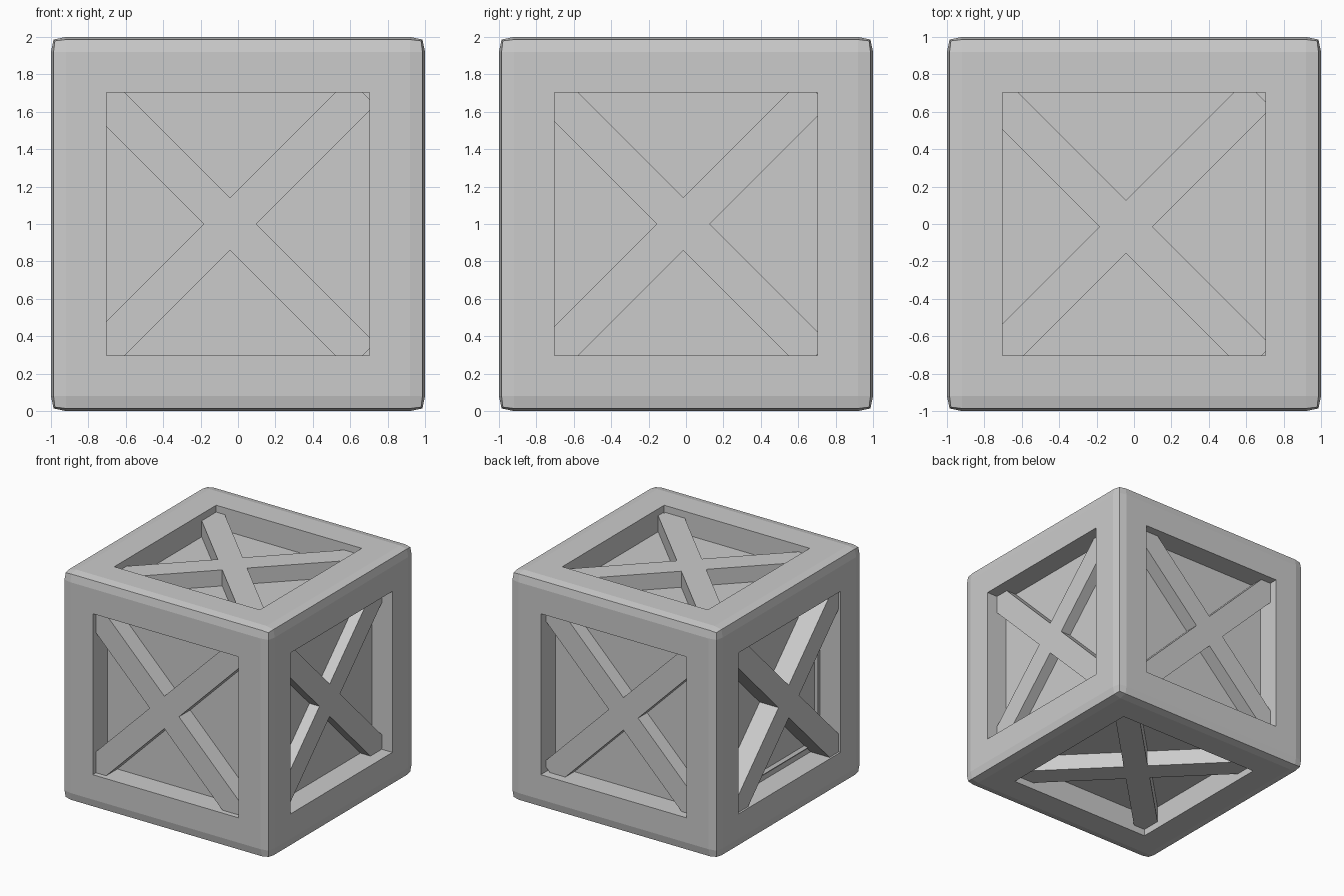
import bpy, bmesh
from math import radians
from mathutils import Matrix, Vector

if "Cube" in bpy.data.objects:
    bpy.data.objects.remove(bpy.data.objects["Cube"])


def add_object(name, bm):
    bmesh.ops.recalc_face_normals(bm, faces=bm.faces)
    mesh = bpy.data.meshes.new(name)
    bm.to_mesh(mesh)
    bm.free()
    ob = bpy.data.objects.new(name, mesh)
    bpy.context.collection.objects.link(ob)
    return ob


# Crate body: rounded cube with a square panel sunk into every side
bm = bmesh.new()
bmesh.ops.create_cube(bm, size=2, matrix=Matrix.Translation((0, 0, 1)))
bmesh.ops.bevel(bm, geom=bm.edges[:], offset=0.08, segments=2,
                profile=0.68, affect='EDGES')
bm.normal_update()
panels = [f for f in bm.faces if f.calc_area() > 2]
bmesh.ops.inset_individual(bm, faces=panels, thickness=0.217,
                           use_even_offset=True)
floors = bmesh.ops.extrude_discrete_faces(bm, faces=panels)["faces"]
for face in floors:
    face.normal_update()
    bmesh.ops.translate(bm, verts=face.verts, vec=face.normal * -0.2)
add_object("crate_body", bm)

# Crossed braces: each pair runs right through the crate, slightly off centre
centre = Matrix.Translation((-0.043, -0.015, 1.0))
turns = {
    "front_back": Matrix.Identity(4),
    "left_right": Matrix.Rotation(radians(90), 4, 'Z'),
    "top_bottom": Matrix.Rotation(radians(90), 4, 'X'),
}
for side, turn in turns.items():
    for label, angle in (("rising", -45), ("falling", 45)):
        bm = bmesh.new()
        size = Matrix.Diagonal(Vector((2.0, 1.88, 0.2, 1)))
        tilt = Matrix.Rotation(radians(angle), 4, 'Y')
        bmesh.ops.create_cube(bm, size=1, matrix=centre @ turn @ tilt @ size)
        add_object(f"{side}_brace_{label}", bm)
